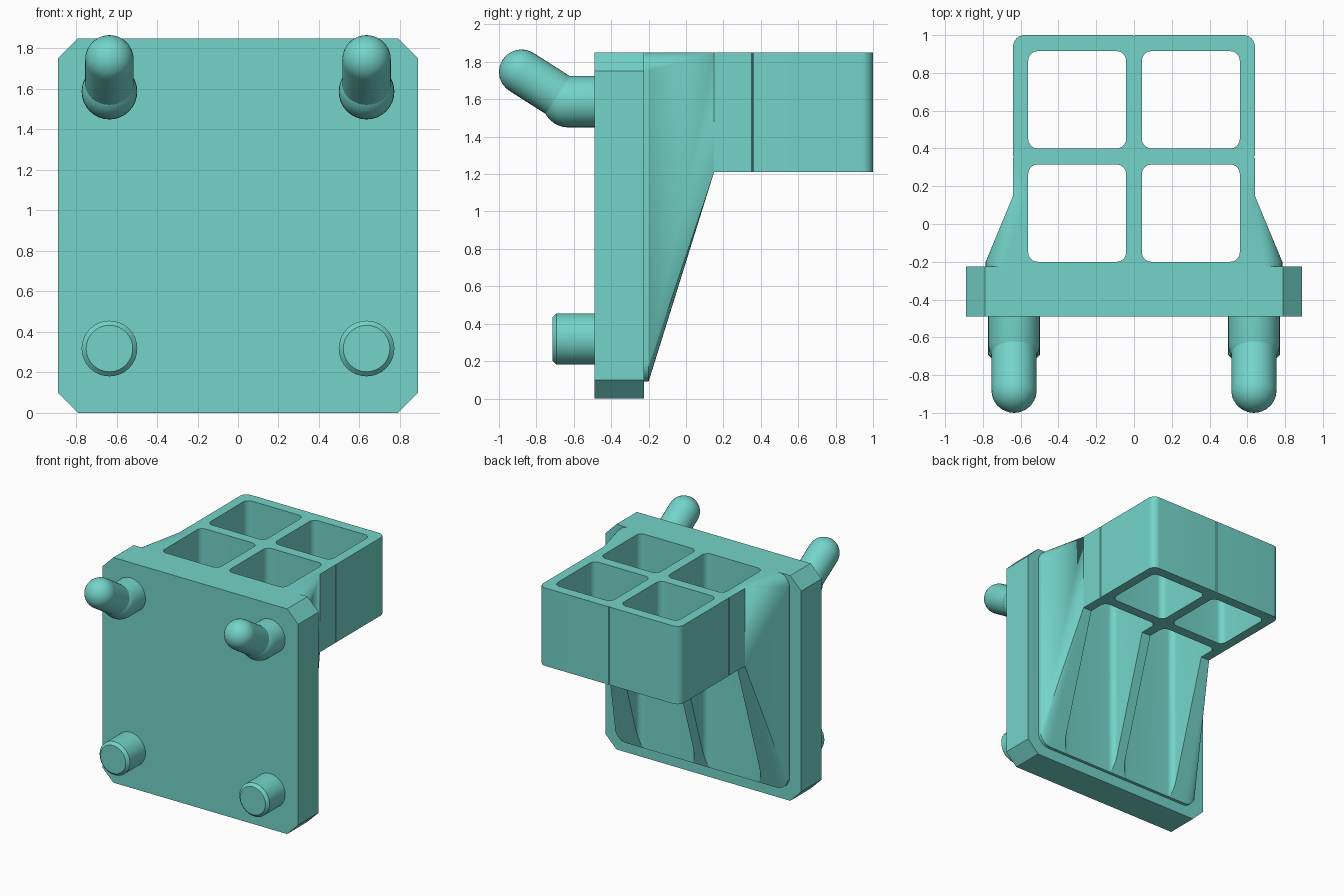
import bpy, bmesh
from math import sin, cos, pi, radians
from mathutils import Vector

if "Cube" in bpy.data.objects:
    bpy.data.objects.remove(bpy.data.objects["Cube"])

teal = bpy.data.materials.new("teal")
teal.diffuse_color = (0.172, 0.658, 0.587, 1)
teal.use_nodes = True
teal.node_tree.nodes["Principled BSDF"].inputs["Base Color"].default_value = teal.diffuse_color


def shade(ob, angle):
    bpy.ops.object.select_all(action='DESELECT')
    ob.select_set(True)
    bpy.context.view_layer.objects.active = ob
    bpy.ops.object.shade_smooth_by_angle(angle=radians(angle))


def finish(name, bm, angle=25):
    bmesh.ops.recalc_face_normals(bm, faces=bm.faces[:])
    me = bpy.data.meshes.new(name)
    bm.to_mesh(me)
    bm.free()
    me.materials.append(teal)
    ob = bpy.data.objects.new(name, me)
    bpy.context.collection.objects.link(ob)
    if angle:
        shade(ob, angle)
    return ob


def rounded_rect(u0, u1, v0, v1, r, n=8):
    pts = []
    for i, (cu, cv) in enumerate(((u1 - r, v1 - r), (u0 + r, v1 - r), (u0 + r, v0 + r), (u1 - r, v0 + r))):
        for k in range(n + 1):
            a = (i + k / n) * pi / 2
            pts.append((cu + r * cos(a), cv + r * sin(a)))
    return pts


def add_prism(bm, base, shift):
    a = [bm.verts.new(p) for p in base]
    b = [bm.verts.new(Vector(p) + Vector(shift)) for p in base]
    bm.faces.new(a)
    bm.faces.new(b[::-1])
    for i in range(len(a)):
        bm.faces.new((a[i - 1], a[i], b[i], b[i - 1]))


# Back plate with chamfered corners
bm = bmesh.new()
outline = rounded_rect(-0.89, 0.89, 0, 1.85, 0.1, 1)
add_prism(bm, [(x, -0.49, z) for x, z in outline], (0, 0.265, 0))
finish("back_plate", bm)

# Bracket tapering from a rounded pad to the holder block
bm = bmesh.new()
for y in (-0.225, -0.2):
    for x, z in rounded_rect(-0.785, 0.785, 0.09, 1.85, 0.1):
        bm.verts.new((x, y, z))
for x in (-0.64, 0.64):
    for z in (1.21, 1.85):
        bm.verts.new((x, 0.15, z))
bmesh.ops.convex_hull(bm, input=bm.verts[:])
bmesh.ops.dissolve_limit(bm, angle_limit=radians(0.5), verts=bm.verts[:], edges=bm.edges[:])

# Holder block pulled out of the bracket's end face
end = max(bm.faces, key=lambda f: f.calc_center_median().y)
ret = bmesh.ops.extrude_face_region(bm, geom=[end])['geom']
block = [g for g in ret if isinstance(g, bmesh.types.BMFace)][0]
if end.is_valid:
    bmesh.ops.delete(bm, geom=[end], context='FACES_ONLY')
bmesh.ops.translate(bm, vec=(0, 0.85, 0), verts=block.verts[:])
rim = [e for e in bm.edges if all(v.co.y > 0.9 for v in e.verts)
       and abs(e.verts[0].co.z - e.verts[1].co.z) > 0.1]
bmesh.ops.bevel(bm, geom=rim, offset=0.06, segments=8, profile=0.5, affect='EDGES')
holder = finish("holder_bracket", bm, None)

# Four open pockets and the thin seam grooves
bm = bmesh.new()
for s in (-1, 1):
    for y0, y1 in ((-0.2, 0.315), (0.4, 0.915)):
        x0, x1 = sorted((s * 0.042, s * 0.56))
        add_prism(bm, [(x, y, -0.2) for x, y in rounded_rect(x0, x1, y0, y1, 0.05)], (0, 0, 2.4))
for cx, cy in ((-0.64, 0.355), (0.64, 0.355), (0, 1.0)):
    r = 0.005
    add_prism(bm, [(cx + dx * r, cy + dy * r, -0.2) for dx, dy in ((1, 0), (0, 1), (-1, 0), (0, -1))], (0, 0, 2.4))
cutter = finish("pocket_cutter", bm, None)
cutter.hide_render = True
mod = holder.modifiers.new("pockets", 'BOOLEAN')
mod.operation = 'DIFFERENCE'
mod.solver = 'EXACT'
mod.object = cutter
bpy.context.view_layer.objects.active = holder
bpy.ops.object.modifier_apply(modifier=mod.name)
bpy.data.objects.remove(cutter)
shade(holder, 18)


def peg(name, x, rings, n=32):
    """Skin circles given as (y, z, tilt, radius)."""
    bm = bmesh.new()
    loops = []
    for y, z, t, r in rings:
        c, up = Vector((x, y, z)), Vector((0, sin(t), cos(t)))
        # tilt leans the circle so its axis points forward and up
        up.y = -up.y if t < 0 else up.y
        loops.append([bm.verts.new(c + r * (Vector((1, 0, 0)) * cos(2 * pi * i / n) + up * sin(2 * pi * i / n)))
                      for i in range(n)])
    for a, b in zip(loops, loops[1:]):
        for i in range(n):
            j = (i + 1) % n
            bm.faces.new((a[i], a[j], b[j], b[i]))
    bm.faces.new(loops[0])
    bm.faces.new(loops[-1])
    bmesh.ops.remove_doubles(bm, verts=bm.verts[:], dist=0.0005)
    return finish(name, bm, 30)


def round_ended(y, z, tilt, r, length, start=0.0):
    """Rod from a point along the tilted forward axis, closed by a half ball."""
    dist = [(start, r)] + [(length + r * sin(a), max(r * cos(a), 0.0002))
                           for a in (pi / 2 * k / 8 for k in range(9))]
    return [(y - d * cos(tilt), z + d * sin(tilt), tilt, q) for d, q in dist]


# Upper hooks (ball-ended root and upturned arm) and lower stubs with chamfered ends
R = 0.1375
root = round_ended(-0.48, 1.587, 0, R, 0.15)
arm = round_ended(-0.63, 1.587, radians(32.5), 0.12, 0.296)
stub = [(-0.48, 0.318, 0, R), (-0.693, 0.318, 0, R), (-0.715, 0.318, 0, 0.115)]

for side, x in (("left", -0.635), ("right", 0.635)):
    peg(side + "_hook_root", x, root)
    peg(side + "_hook_arm", x, arm)
    peg(side + "_stub", x, stub)
